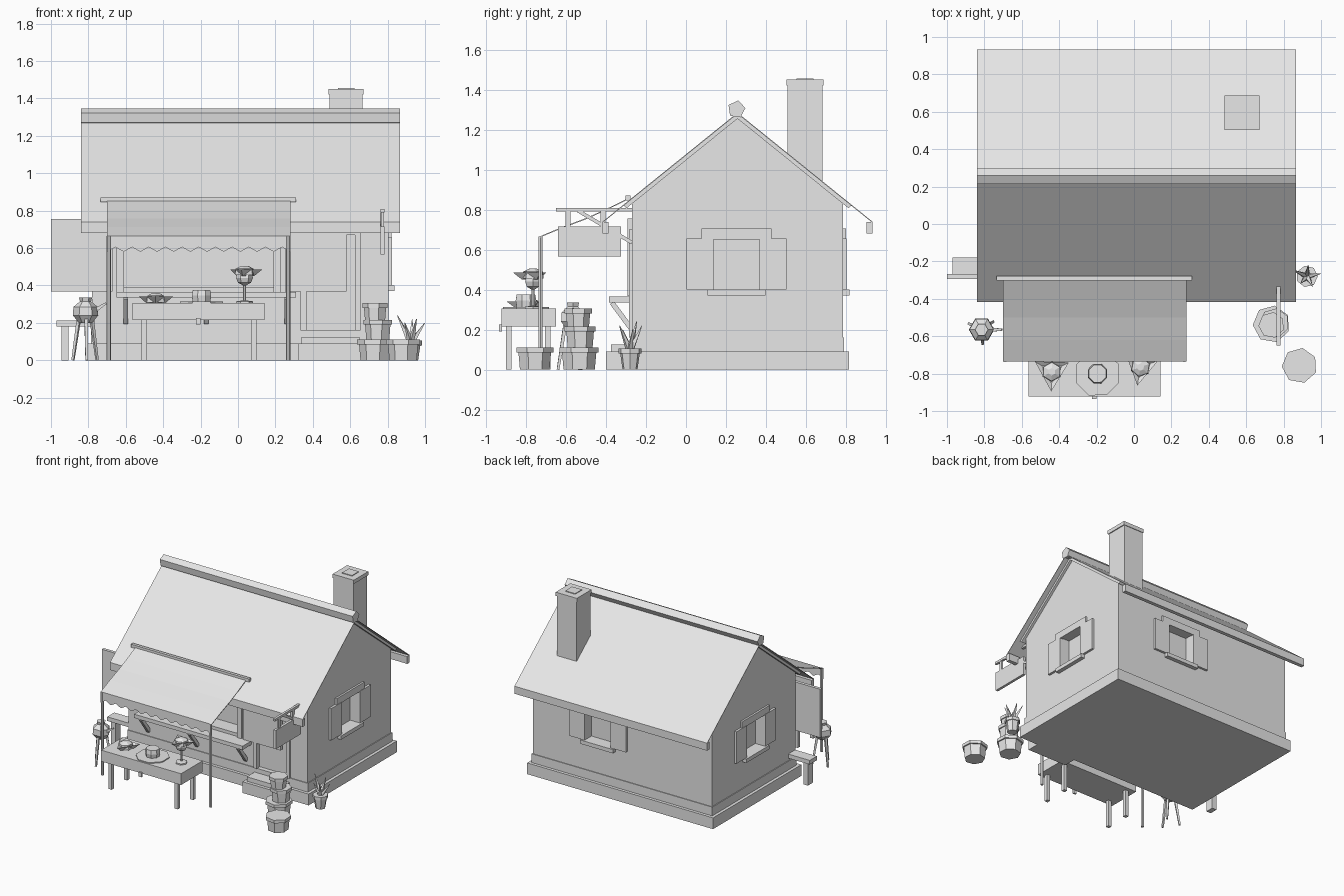
import bpy, bmesh, math
from mathutils import Vector

cube = bpy.data.objects.get("Cube")
if cube:
    bpy.data.objects.remove(cube, do_unlink=True)

grey = bpy.data.materials.new("plain_grey")
grey.use_nodes = True
grey.diffuse_color = (0.8, 0.8, 0.8, 1)
grey.node_tree.nodes["Principled BSDF"].inputs["Base Color"].default_value = grey.diffuse_color


def finish(name, bm):
    bmesh.ops.recalc_face_normals(bm, faces=bm.faces)
    mesh = bpy.data.meshes.new(name)
    bm.to_mesh(mesh)
    bm.free()
    mesh.materials.append(grey)
    obj = bpy.data.objects.new(name, mesh)
    bpy.context.collection.objects.link(obj)
    return obj


def box(name, x, y, z):
    """Box from three (low, high) ranges."""
    bm = bmesh.new()
    bmesh.ops.create_cube(bm, size=1)
    for v in bm.verts:
        v.co = [r[0] if c < 0 else r[1] for c, r in zip(v.co, (x, y, z))]
    return finish(name, bm)


def extrude_x(name, profile, x0, x1):
    """Closed (y, z) profile drawn out along x."""
    bm = bmesh.new()
    face = bm.faces.new([bm.verts.new((x0, y, z)) for y, z in profile])
    out = bmesh.ops.extrude_face_region(bm, geom=[face])["geom"]
    moved = [v for v in out if isinstance(v, bmesh.types.BMVert)]
    bmesh.ops.translate(bm, verts=moved, vec=(x1 - x0, 0, 0))
    return finish(name, bm)


def turned(name, x, y, profile, sides, turn=0):
    """Stack of rings from a (radius, z) profile, capped at both ends."""
    bm = bmesh.new()
    rings = []
    for r, z in profile:
        angles = [turn + math.tau * i / sides for i in range(sides)]
        rings.append([bm.verts.new((x + r * math.cos(a), y + r * math.sin(a), z)) for a in angles])
    for low, high in zip(rings, rings[1:]):
        for i in range(sides):
            j = (i + 1) % sides
            bm.faces.new((low[i], low[j], high[j], high[i]))
    bm.faces.new(rings[0])
    bm.faces.new(rings[-1])
    return finish(name, bm)


def strut(name, a, b, thick, taper=1):
    """Square bar between two points."""
    a, b = Vector(a), Vector(b)
    bm = bmesh.new()
    bmesh.ops.create_cube(bm, size=1)
    turn = (b - a).to_track_quat("Z", "Y")
    for v in bm.verts:
        s = thick * (taper if v.co.z > 0 else 1)
        v.co = (a + b) / 2 + turn @ Vector((v.co.x * s, v.co.y * s, v.co.z * (b - a).length))
    return finish(name, bm)


# House body
LEFT, RIGHT, FRONT, BACK, MID = -0.78, 0.805, -0.27, 0.785, 0.2575
ROOF_X = (-0.84, 0.865)
walls = extrude_x("walls", [(FRONT, 0.08), (BACK, 0.08), (BACK, 0.83), (MID, 1.26), (FRONT, 0.83)], LEFT, RIGHT)
box("foundation", (LEFT - 0.03, RIGHT + 0.03), (FRONT - 0.03, BACK + 0.03), (0, 0.09))
box("skirting", (LEFT - 0.006, RIGHT + 0.006), (FRONT - 0.006, BACK + 0.006), (0.09, 0.16))


def cut(x, y, z):
    cutter = box("opening_cutter", x, y, z)
    cutter.hide_render = True
    mod = walls.modifiers.new("opening", "BOOLEAN")
    mod.operation, mod.solver, mod.object = "DIFFERENCE", "EXACT", cutter
    bpy.context.view_layer.objects.active = walls
    bpy.ops.object.modifier_apply(modifier=mod.name)
    bpy.data.objects.remove(cutter, do_unlink=True)


# Shuttered windows on both gables and the back
def window(side, centre):
    def place(u, depth):
        u = (centre + u[0], centre + u[1])
        if side == "back":
            return u, (BACK + depth[0], BACK + depth[1])
        if side == "right":
            return (RIGHT + depth[0], RIGHT + depth[1]), u
        return (LEFT - depth[1], LEFT - depth[0]), u

    cut(*place((-0.115, 0.115), (-0.07, 0.05)), (0.4, 0.655))
    for s in (-1, 1):
        u = sorted((s * 0.115, s * 0.25))
        box(side + "_shutter", *place(u, (-0.01, 0.018)), (0.4, 0.655))
    box(side + "_lintel", *place((-0.175, 0.175), (-0.01, 0.015)), (0.65, 0.705))
    box(side + "_sill", *place((-0.145, 0.145), (-0.01, 0.032)), (0.37, 0.4))


window("right", MID - 0.005)
window("left", MID - 0.005)
window("back", 0.22)

# Roof sheets, fascias, bargeboards and ridge
for s in (-1, 1):
    def slope(reach, drop):
        return MID + s * reach, 1.285 - reach * 0.807 - drop
    eave = MID + s * 0.675
    extrude_x("roof_sheet", [slope(0, 0), slope(0.675, 0), slope(0.675, 0.006), slope(0, 0.006)], *ROOF_X)
    box("fascia", ROOF_X, sorted((eave, eave - s * 0.03)), (0.68, 0.738))
    for x in (LEFT - 0.02, RIGHT - 0.02):
        extrude_x("bargeboard", [slope(0, 0.004), slope(0.57, 0.004), slope(0.555, 0.03), slope(0, 0.03)], x, x + 0.04)
ridge = [(MID - 0.005 + 0.045 * math.cos(a), 1.302 + 0.045 * math.sin(a))
         for a in (1.4 + math.tau * i / 5 for i in range(5))]
extrude_x("ridge_beam", ridge, *ROOF_X)

# Chimney
box("chimney_shaft", (0.49, 0.665), (0.507, 0.682), (0.85, 1.425))
box("chimney_cap", (0.485, 0.672), (0.502, 0.687), (1.42, 1.45))
box("chimney_flue", (0.535, 0.622), (0.552, 0.637), (1.44, 1.456))

# Shop window with open shutters, counter and brackets
cut((-0.61, 0.19), (FRONT - 0.1, FRONT + 0.12), (0.39, 0.66))
box("window_head", (-0.65, 0.23), (FRONT - 0.015, FRONT + 0.01), (0.655, 0.69))
for x in (-0.65, 0.19):
    box("window_post", (x, x + 0.04), (FRONT - 0.015, FRONT + 0.01), (0.365, 0.66))
box("counter", (-0.65, 0.31), (-0.385, FRONT + 0.02), (0.335, 0.365))
for x in (-0.6, -0.17, 0.26):
    strut("counter_bracket", (x, -0.37, 0.335), (x, FRONT, 0.2), 0.025)
for x in (-1, 0.25):
    box("shop_shutter", (x, x + 0.33), (-0.293, -0.268), (0.368, 0.755))

# Door and step
cut((0.36, 0.63), (FRONT - 0.1, FRONT + 0.03), (0.16, 0.67))
for x in (0.335, 0.625):
    box("door_post", (x, x + 0.03), (FRONT - 0.015, FRONT + 0.01), (0.16, 0.7))
box("door_head", (0.335, 0.655), (FRONT - 0.015, FRONT + 0.01), (0.67, 0.7))
box("lower_step", (0.32, 0.67), (-0.4, FRONT), (0, 0.09))
box("upper_step", (0.34, 0.65), (-0.375, FRONT), (0.09, 0.125))

# Awning with zigzag valance, rail and poles
AWNING = (-0.70, 0.28)
sag = [(-0.735, 0.665), (-0.62, 0.713), (-0.5, 0.758), (-0.4, 0.803), (-0.3, 0.852)]
extrude_x("awning", sag + [(y, z - 0.006) for y, z in reversed(sag)], *AWNING)
bm = bmesh.new()
steps = 22
pairs = []
for i in range(steps + 1):
    x = AWNING[0] + (AWNING[1] - AWNING[0]) * i / steps
    pairs.append([bm.verts.new((x, -0.735, z)) for z in (0.665, 0.58 + 0.025 * (i % 2))])
for a, b in zip(pairs, pairs[1:]):
    bm.faces.new((a[0], a[1], b[1], b[0]))
finish("valance", bm)
box("awning_rail", (-0.735, 0.31), (-0.302, -0.278), (0.845, 0.87))
for x in (-0.69, 0.268):
    turned("awning_pole", x, -0.728, [(0.012, 0), (0.012, 0.665)], 6)

# Hanging sign
box("sign_arm", (0.763, 0.782), (-0.65, FRONT), (0.79, 0.808))
strut("sign_brace", (0.772, -0.54, 0.795), (0.772, FRONT, 0.635), 0.018)
box("sign_board", (0.762, 0.783), (-0.64, -0.325), (0.565, 0.715))
for y in (-0.59, -0.415):
    box("sign_hanger", (0.765, 0.78), (y - 0.012, y + 0.012), (0.685, 0.795))

# Display table
box("table_top", (-0.565, 0.142), (-0.922, -0.65), (0.215, 0.305))
for x in (-0.515, 0.07):
    for y in (-0.9, -0.705):
        box("table_leg", (x, x + 0.028), (y, y + 0.028), (0, 0.22))
box("drawer_knob", (-0.225, -0.2), (-0.935, -0.92), (0.19, 0.225))


# Hats
def tricorn(x, y, z, size, turn):
    turned("hat_brim", x, y, [(size * 0.55, z), (size, z + 0.035), (size * 0.6, z + 0.02)], 3, turn)
    turned("hat_crown", x, y, [(0.055, z + 0.005), (0.05, z + 0.04), (0.02, z + 0.055)], 6, turn)


tricorn(-0.44, -0.79, 0.305, 0.105, 0.5)
tricorn(0.035, -0.765, 0.45, 0.1, 0.35)
turned("round_hat_brim", -0.195, -0.8, [(0.125, 0.306), (0.125, 0.314)], 8, 0.4)
turned("round_hat_crown", -0.195, -0.8, [(0.05, 0.31), (0.056, 0.345), (0.05, 0.375)], 8, 0.4)
turned("hat_stand", 0.035, -0.765, [(0.045, 0.305), (0.045, 0.315), (0.008, 0.32), (0.008, 0.4),
                                    (0.035, 0.415), (0.045, 0.44), (0.04, 0.465)], 6)

# Pot stack and single pot
for x, y, r, low, high in ((0.735, -0.535, 0.1, 0, 0.11), (0.75, -0.53, 0.08, 0.11, 0.215),
                           (0.735, -0.54, 0.07, 0.215, 0.305), (0.885, -0.757, 0.095, 0, 0.11)):
    lip = high - 0.025
    turned("storage_pot", x, y, [(r * 0.8, low), (r * 0.88, lip), (r, lip), (r, high)], 7, 0.5)

# Potted plant
turned("plant_pot", 0.925, -0.28, [(0.038, 0), (0.05, 0.08), (0.058, 0.08), (0.058, 0.105)], 7)
for i, reach in enumerate((0.075, 0.06, 0.08, 0.05, 0.06)):
    a = 0.2 + math.tau * i / 5
    tip = (0.925 + reach * math.cos(a), -0.28 + reach * math.sin(a), 0.2 + 0.02 * (i % 3))
    strut("leaf", (0.925, -0.28, 0.09), tip, 0.028, 0.1)

# Jug on a three-legged stand
JUG = (-0.815, -0.565)
turned("jug", *JUG, [(0.035, 0.2), (0.068, 0.24), (0.065, 0.285), (0.03, 0.315), (0.035, 0.335)], 6)
strut("jug_spout", (JUG[0] + 0.04, JUG[1], 0.26), (JUG[0] + 0.11, JUG[1], 0.305), 0.025, 0.4)
for i in range(3):
    c, s = math.cos(0.6 + i * math.tau / 3), math.sin(0.6 + i * math.tau / 3)
    strut("stand_leg", (JUG[0] + 0.04 * c, JUG[1] + 0.04 * s, 0.22), (JUG[0] + 0.075 * c, JUG[1] + 0.075 * s, 0), 0.018, 0.7)

# Side bench
box("bench_seat", (-0.97, LEFT), (-0.267, -0.178), (0.18, 0.213))
box("bench_leg", (-0.945, -0.905), (-0.255, -0.19), (0, 0.18))
